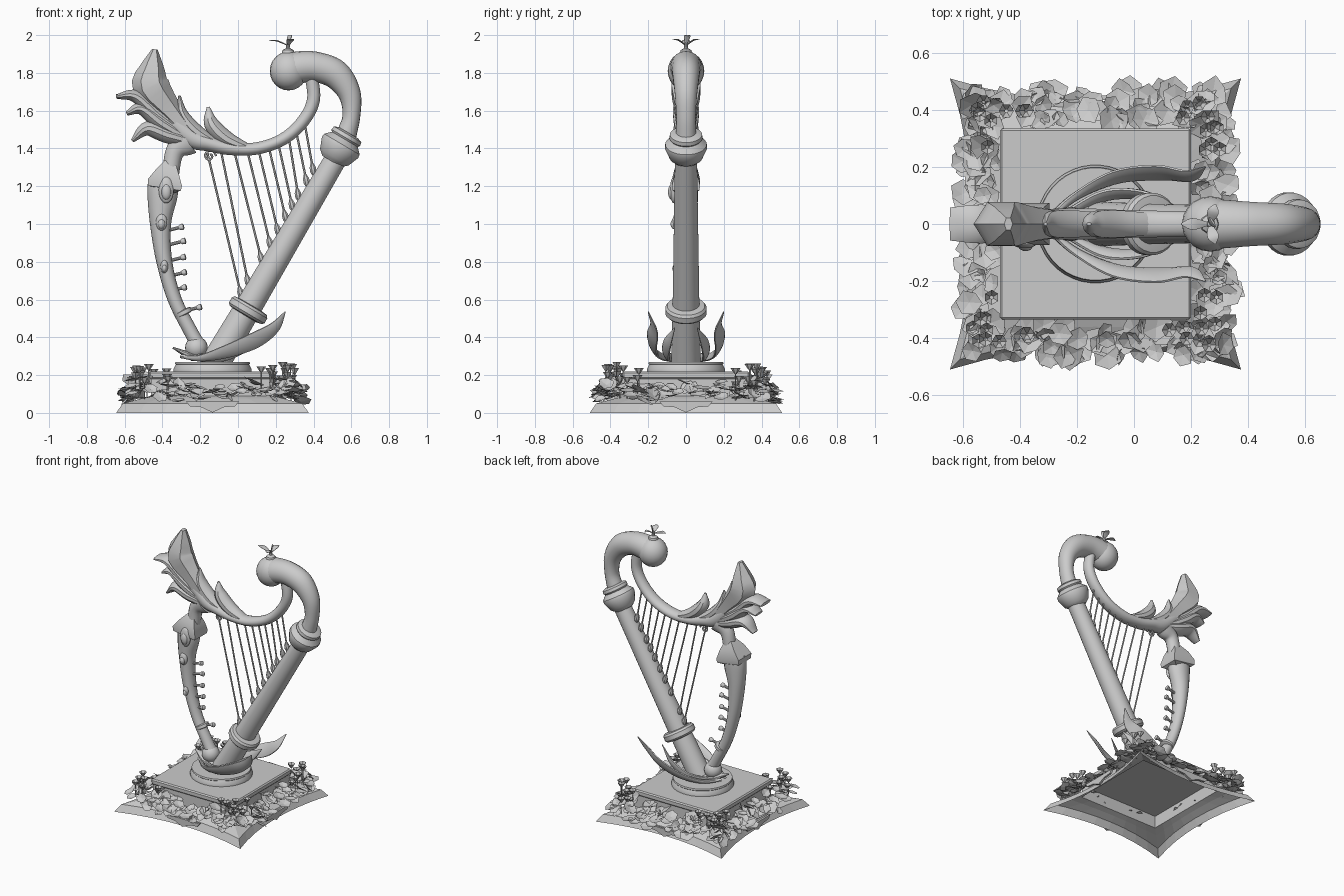
import bpy, bmesh, math, random
from mathutils import Vector, Matrix, Euler

random.seed(4)
default_cube = bpy.data.objects.get("Cube")
if default_cube:
    bpy.data.objects.remove(default_cube, do_unlink=True)

stone = bpy.data.materials.new("grey stone")
stone.use_nodes = True
stone.diffuse_color = (.6, .6, .6, 1)
stone.node_tree.nodes["Principled BSDF"].inputs["Base Color"].default_value = stone.diffuse_color
CENTRE = -.135  # x of the plinth centre
smooth_parts = []


def finish(name, bm, smooth=True):
    """Turn a bmesh into a named object with the stone material."""
    bmesh.ops.recalc_face_normals(bm, faces=bm.faces)
    mesh = bpy.data.meshes.new(name)
    bm.to_mesh(mesh)
    bm.free()
    mesh.materials.append(stone)
    part = bpy.data.objects.new(name, mesh)
    bpy.context.collection.objects.link(part)
    if smooth:
        smooth_parts.append(part)


def spline(points, steps):
    """Catmull-Rom interpolation of position and both half widths."""
    points = [Vector(p) for p in points]
    if steps == 1:
        return points
    ends = [points[0] * 2 - points[1]] + points + [points[-1] * 2 - points[-2]]
    result = []
    for a, b, c, d in zip(ends, ends[1:], ends[2:], ends[3:]):
        for k in range(steps):
            t = k / steps
            result.append((b * 2 + (c - a) * t + (a * 2 - b * 5 + c * 4 - d) * t * t
                           + (b * 3 - a - c * 3 + d) * t * t * t) / 2)
    return result + [points[-1]]


def loft(name, points, sides=14, steps=6, side=(0, 1, 0)):
    """Sweep an ellipse through (x, y, z, width, depth) points."""
    bm = bmesh.new()
    path = spline(points, steps)
    centres = [Vector(p[:3]) for p in path]
    rings = []
    for i, p in enumerate(path):
        along = (centres[min(i + 1, len(path) - 1)] - centres[max(i - 1, 0)]).normalized()
        normal = along.cross(Vector(side)).normalized()
        across = normal.cross(along)
        ring = []
        for k in range(sides):
            a = math.tau * (k + .5) / sides
            offset = across * math.cos(a) * max(p[3], .001) + normal * math.sin(a) * max(p[4], .001)
            ring.append(bm.verts.new(centres[i] + offset))
        rings.append(ring)
    for low, high in zip(rings, rings[1:]):
        for k in range(sides):
            n = (k + 1) % sides
            bm.faces.new((low[k], low[n], high[n], high[k]))
    bm.faces.new(rings[0])
    bm.faces.new(rings[-1])
    finish(name, bm)


def turned(name, origin, axis, profile, sides=24):
    """Straight turned part from (distance, radius) pairs."""
    origin, axis = Vector(origin), Vector(axis).normalized()
    loft(name, [(*(origin + axis * d), r, r) for d, r in profile], sides, 1)


def ball(name, place, size):
    bm = bmesh.new()
    bmesh.ops.create_uvsphere(bm, u_segments=20, v_segments=12, radius=1,
                              matrix=Matrix.Translation(place) @ Matrix.Diagonal((*size, 1)))
    finish(name, bm)


def box(name, place, size, bevel=.008):
    bm = bmesh.new()
    bmesh.ops.create_cube(bm, size=1, matrix=Matrix.Translation(place) @ Matrix.Diagonal((*size, 1)))
    bmesh.ops.bevel(bm, geom=bm.edges[:], offset=bevel, segments=1, affect='EDGES')
    finish(name, bm, False)


# Hollow plinth with pointed, concave-sided skirt
bm = bmesh.new()
rings = []
for reach, flare, z in ((.43, .08, 0), (.405, .07, .05), (.36, .02, .075), (.325, 0, .09), (.325, 0, .18)):
    ring = []
    for q in range(4):
        turn = Matrix.Rotation(q * math.pi / 2, 3, 'Z')
        for k in range(8):
            t = k / 4 - 1
            p = turn @ Vector((reach + flare * t * t, t * (reach + flare), z))
            ring.append(bm.verts.new(p + Vector((CENTRE, 0, 0))))
    rings.append(ring)
for low, high in zip(rings, rings[1:]):
    for k in range(len(low)):
        n = (k + 1) % len(low)
        bm.faces.new((low[k], low[n], high[n], high[k]))
finish("plinth_skirt", bm, False)
box("plinth_slab", (CENTRE, 0, .2), (.67, .67, .04))

# Pointed shield on the middle of each side
for q in range(4):
    turn = Matrix.Translation((CENTRE, 0, 0)) @ Matrix.Rotation(q * math.pi / 2, 4, 'Z')
    bm = bmesh.new()
    outline = [(-.14, .06), (-.12, .035), (-.06, .03), (0, .002), (.06, .03), (.12, .035), (.14, .06)]
    face = bm.faces.new([bm.verts.new(turn @ Vector((.435, y, z))) for y, z in outline])
    extruded = bmesh.ops.extrude_face_region(bm, geom=[face])["geom"]
    moved = [v for v in extruded if isinstance(v, bmesh.types.BMVert)]
    bmesh.ops.translate(bm, verts=moved, vec=turn.to_3x3() @ Vector((.015, 0, 0)))
    finish("side_shield", bm, False)

# Foliage border: broad leaves lying low, rising towards the corners
bm = bmesh.new()
for q in range(4):
    turn = Matrix.Translation((CENTRE, 0, 0)) @ Matrix.Rotation(q * math.pi / 2, 4, 'Z')
    for i in range(75):
        t = random.uniform(-1, 1)
        out = random.uniform(.35, .47)
        lift = .15 - (out - .35) * .5 + random.uniform(-.03, .02 + .05 * t * t)
        tilt = Euler((random.gauss(0, .3), random.gauss(.3, .3), random.uniform(-.4, .4)))
        place = turn @ Matrix.Translation((out, t * .44, lift)) @ tilt.to_matrix().to_4x4()
        radius = random.uniform(.03, .058)
        spin = random.random()
        rim = []
        for k in range(6):
            a = math.tau * (k + spin) / 6
            r = radius * random.uniform(.75, 1.15)
            rim.append(bm.verts.new(place @ Vector((r * math.cos(a), r * math.sin(a), 0))))
        hub = bm.verts.new(place @ Vector((0, 0, -.01)))
        for k in range(6):
            bm.faces.new((rim[k], rim[(k + 1) % 6], hub))
    # Small cup blossoms on stems near the corners
    for i in range(12):
        t = random.choice((-1, 1)) * random.uniform(.55, 1)
        height = random.uniform(.15, .18 + .09 * abs(t))
        place = turn @ Matrix.Translation((random.uniform(.36, .44), t * .42, height))
        bmesh.ops.create_cone(bm, segments=6, radius1=.006, radius2=.026, depth=.03, matrix=place)
        bmesh.ops.create_cone(bm, segments=4, radius1=.003, radius2=.003, depth=.1,
                              matrix=place @ Matrix.Translation((0, 0, -.05)))
finish("foliage_border", bm, False)

# Round foot disc
turned("foot_disc", (CENTRE, 0, .22), (0, 0, 1), [(0, .207), (.012, .207), (.035, .195), (.04, .2), (.05, .197)], 40)

# Slanted pillar with its rings and capital
axis = Vector((.445, 0, .755)).normalized()
turned("pillar", (-.11, 0, .28), axis, [(-.01, .078), (.36, .071), (.8, .065), (1.3, .058)])
turned("pillar_ring", (.055, 0, .545), axis,
       [(-.035, .07), (-.03, .098), (-.018, .11), (.012, .11), (.026, .1), (.03, .07)])
turned("capital", (.54, 0, 1.405), axis,
       [(-.085, .06), (-.075, .07), (-.06, .088), (0, .112), (.02, .11),
        (.05, .08), (.06, .088), (.08, .085), (.09, .06)])

# Curled neck and rounded head
loft("neck", [(.57, 0, 1.46, .055, .055), (.6, 0, 1.57, .052, .047), (.59, 0, 1.69, .06, .06),
              (.52, 0, 1.79, .072, .077), (.42, 0, 1.83, .078, .08), (.33, 0, 1.83, .085, .085),
              (.26, 0, 1.81, .09, .09)], 18)
ball("head", (.268, 0, 1.81), (.1, .097, .103))

# Sprout on the head
turned("sprout_stem", (.265, 0, 1.9), (0, 0, 1), [(0, .035), (.02, .03), (.03, .012), (.06, .008)], 10)
for dx, dy, dz in ((-.1, 0, .02), (.02, .07, .025), (.02, -.07, .025), (.015, .01, .045)):
    loft("sprout_petal", [(.265, 0, 1.945, .005, .003), (.265 + dx * .6, dy * .6, 1.95 + dz, .022, .004),
                          (.265 + dx, dy, 1.95 + dz, .003, .002)], 8, 4, (-dy, dx, 0))

# Harmonic curve carrying the strings
loft("harmonic_curve", [(.385, 0, 1.8, .04, .035), (.4, 0, 1.66, .04, .035), (.345, 0, 1.545, .042, .034),
                        (.24, 0, 1.45, .045, .033), (.1, 0, 1.4, .047, .033), (-.04, 0, 1.4, .05, .036),
                        (-.15, 0, 1.425, .055, .042), (-.25, 0, 1.46, .055, .055), (-.36, 0, 1.56, .05, .05)], 16)

# Leaves along the curve
loft("curve_leaf_large", [(.06, 0, 1.4, .04, .02), (-.06, 0, 1.45, .05, .042), (-.14, 0, 1.53, .045, .04),
                          (-.158, 0, 1.62, .006, .008)], 10)
loft("curve_leaf_small", [(-.1, 0, 1.42, .04, .02), (-.22, 0, 1.49, .05, .038), (-.295, 0, 1.58, .045, .032),
                          (-.31, 0, 1.68, .006, .006)], 10)

# Flared leaf crown: one upright hood over three broad curling leaves
loft("crown_hood", [(-.25, 0, 1.47, .05, .04), (-.36, 0, 1.6, .065, .065), (-.46, 0, 1.725, .09, .1),
                    (-.455, 0, 1.82, .07, .07), (-.44, 0, 1.925, .025, .015)], 6, 3)
loft("crown_upper_leaf", [(-.25, 0, 1.45, .04, .03), (-.42, 0, 1.57, .06, .045),
                          (-.54, 0, 1.675, .07, .035), (-.645, 0, 1.675, .06, .012)], 12)
loft("crown_middle_leaf", [(-.25, 0, 1.44, .04, .03), (-.4, 0, 1.53, .065, .045),
                           (-.51, 0, 1.61, .07, .035), (-.59, 0, 1.585, .045, .012)], 12)
loft("crown_lower_leaf", [(-.22, 0, 1.43, .04, .03), (-.37, 0, 1.47, .065, .045),
                          (-.48, 0, 1.505, .065, .04), (-.56, 0, 1.44, .03, .01)], 12)

# Rear post with peaked capital and ball foot
loft("post_stem", [(-.27, 0, 1.44, .055, .08), (-.335, 0, 1.38, .045, .05), (-.36, 0, 1.25, .045, .045)])
loft("post", [(-.395, 0, 1.24, .065, .08), (-.4, 0, 1.15, .065, .08), (-.41, 0, 1, .058, .056),
              (-.39, 0, .8, .05, .042), (-.335, 0, .6, .042, .037), (-.25, 0, .43, .04, .037),
              (-.2, 0, .34, .045, .04)])
loft("post_capital", [(-.36, 0, 1.33, .045, .04), (-.372, 0, 1.28, .085, .085), (-.387, 0, 1.22, .105, .13),
                      (-.39, 0, 1.19, .1, .125), (-.393, 0, 1.18, .06, .08)], 4, 1)
turned("post_cuff", (-.29, 0, .53), (-.45, 0, .9), [(-.015, .035), (-.01, .048), (.01, .048), (.015, .035)], 14)
ball("post_foot", (-.22, 0, .345), (.06, .06, .06))
loft("foot_leaf", [(-.1, 0, .28, .06, .02), (-.24, 0, .3, .06, .02), (-.345, 0, .345, .005, .005)], 10)

# Front gems in raised settings
for x, z, w, h, y in ((-.38, 1.18, .04, .07, -.065), (-.405, 1.01, .03, .045, -.052), (-.39, .775, .02, .035, -.043)):
    ball("gem_setting", (x, y, z), (w, .02, h))
    ball("gem", (x, y - .01, z - .01), (w * .65, .02, h * .6))

# Tuning pegs
for x, z in ((-.295, .985), (-.285, .91), (-.285, .825), (-.28, .745), (-.28, .665), (-.2, .56)):
    turned("tuning_peg", (x, 0, z), (-1, 0, -.25),
           [(-.01, .008), (-.005, .017), (.012, .015), (.02, .009), (.07, .009), (.1, .014)], 10)

# Strings with pins on the pillar
tops = (-.164, -.09, -.02, .05, .11, .165, .215, .27, .31, .355)
feet = (.635, .7, .82, .9, .97, 1.04, 1.1, 1.155, 1.23, 1.29)
for x, z in zip(tops, feet):
    foot = Vector((.005 + (z - .62) * .585, 0, z))
    top = Vector((x, 0, 1.385 + max(0, x - .08) ** 2 * 1.8))
    turned("string", foot, top - foot, [(0, .006), ((top - foot).length, .006)], 6)
    turned("string_pin", foot, top - foot, [(-.04, .005), (-.015, .018), (.01, .018), (.04, .005)], 8)
scroll = []
for k in range(14):
    r = .034 - k * .002
    scroll.append((-.15 + r * math.cos(k * .6), 0, 1.36 + r * math.sin(k * .6), .006, .006))
loft("string_scroll", scroll, 6, 2)

# Sweeping leaves around the foot
for s in (-1, 1):
    loft("sweeping_leaf", [(-.3, s * .02, .3, .01, .012), (-.2, s * .1, .29, .02, .012),
                           (-.06, s * .165, .325, .04, .012), (.09, s * .18, .385, .05, .012),
                           (.19, s * .17, .45, .035, .01), (.25, s * .2, .535, .003, .003)],
         10, 6, (-.3, s * .5, .8))
    loft("inner_leaf", [(-.25, s * .03, .29, .015, .012), (-.1, s * .1, .3, .035, .014),
                        (.04, s * .1, .36, .035, .012), (.15, s * .06, .45, .003, .003)],
         10, 6, (-.3, s * .4, .8))

# Smooth shading with sharp edges kept
bpy.ops.object.select_all(action='DESELECT')
for part in smooth_parts:
    part.select_set(True)
bpy.context.view_layer.objects.active = smooth_parts[0]
bpy.ops.object.shade_smooth_by_angle(angle=math.radians(35))
